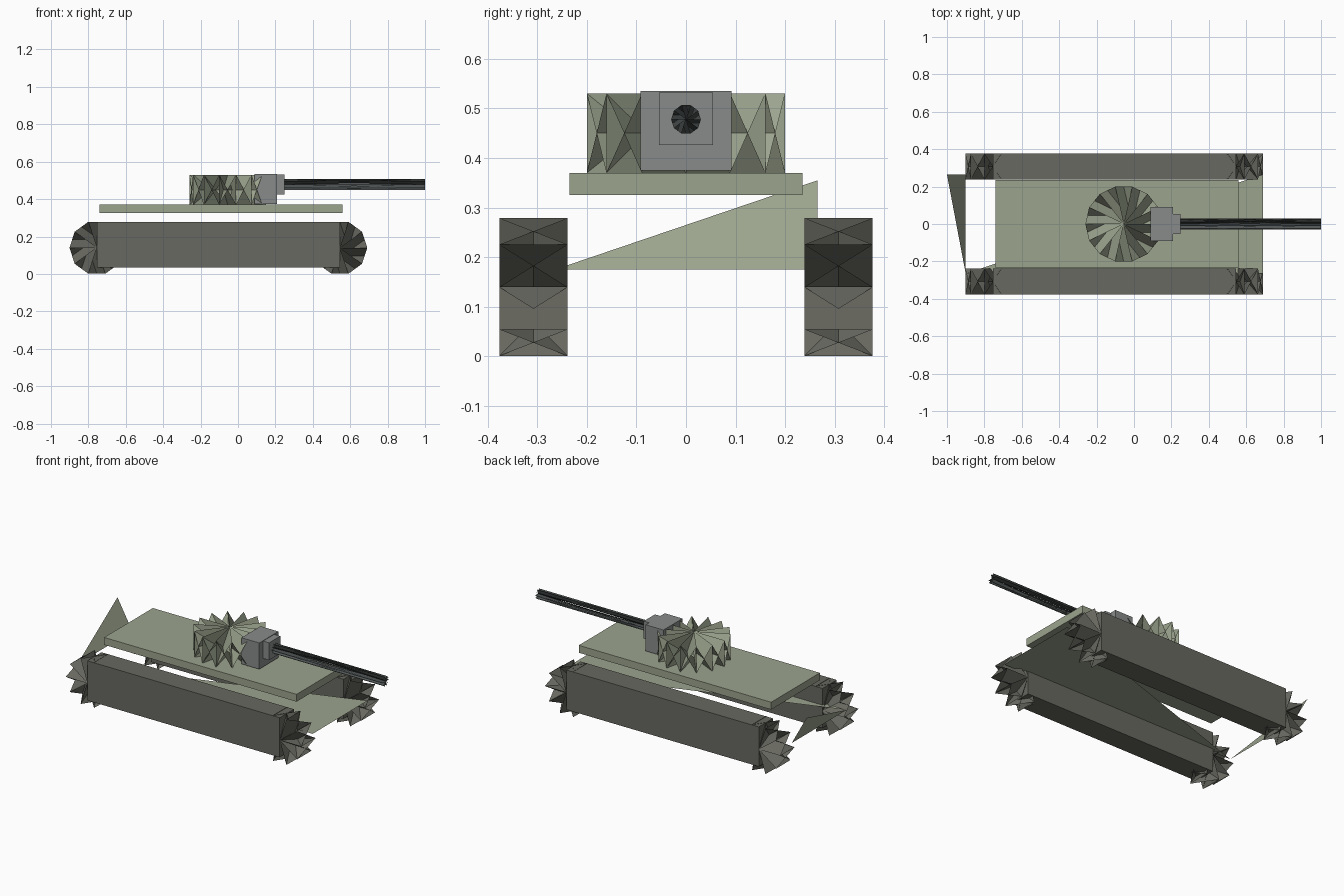
import bpy
from math import cos, sin, tau
from mathutils import Vector

if "Cube" in bpy.data.objects:
    bpy.data.objects.remove(bpy.data.objects["Cube"])


def material(name, rgb):
    m = bpy.data.materials.new(name)
    m.diffuse_color = (*rgb, 1)
    m.use_nodes = True
    m.node_tree.nodes["Principled BSDF"].inputs["Base Color"].default_value = m.diffuse_color
    return m


GREEN = material("olive", (0.33, 0.37, 0.27))
TRACK = material("track_grey", (0.14, 0.14, 0.12))
STEEL = material("steel", (0.25, 0.26, 0.26))
DARK = material("dark_steel", (0.08, 0.09, 0.09))


def mesh(name, verts, faces, mat):
    me = bpy.data.meshes.new(name)
    me.from_pydata(verts, [], faces)
    me.materials.append(mat)
    ob = bpy.data.objects.new(name, me)
    bpy.context.collection.objects.link(ob)
    return ob


def box(name, lo, hi, mat):
    lo, hi = Vector(lo), Vector(hi)
    bpy.ops.mesh.primitive_cube_add(size=1, location=(lo + hi) / 2)
    ob = bpy.context.object
    ob.name = name
    ob.scale = hi - lo
    ob.data.materials.append(mat)


def pleated_drum(name, start, end, u, v, radius, n, mat):
    """Drum whose two end fans zigzag between both rims, giving radial pleats."""
    start, end, u, v = (Vector(p) for p in (start, end, u, v))
    verts = [start, end]
    for i in range(n):
        rim = (u * cos(tau * i / n) + v * sin(tau * i / n)) * radius
        verts += [start + rim, end + rim]
    faces = []
    for i in range(n):
        a, b = 2 + 2 * i, 3 + 2 * i
        a2 = 2 + 2 * ((i + 1) % n)
        faces += [(0, a, b), (0, b, a2), (1, b, a), (1, a, a2 + 1)]
    mesh(name, verts, faces, mat)


X, Y, Z = (1, 0, 0), (0, 1, 0), (0, 0, 1)

# Hull: deck slab, half floor and half rear plate
box("deck", (-0.74, -0.235, 0.325), (0.56, 0.235, 0.37), GREEN)
mesh("hull_floor", [(-0.9, -0.265, 0.175), (0.69, -0.265, 0.175), (0.69, 0.265, 0.175)],
     [(0, 2, 1)], GREEN)
mesh("rear_plate", [(-0.9, -0.265, 0.175), (-0.9, 0.265, 0.175), (-1, 0.265, 0.355)],
     [(0, 1, 2)], GREEN)

# Tracks with a pleated wheel at each end
for side, y in (("right", -0.376), ("left", 0.239)):
    y2 = y + 0.137
    box(side + "_track", (-0.755, y, 0.035), (0.545, y2, 0.277), TRACK)
    for end, x in (("rear", -0.755), ("front", 0.545)):
        pleated_drum(f"{side}_{end}_wheel", (x, y, 0.14), (x, y2, 0.14), X, Z, 0.146, 10, TRACK)

# Turret, mantlet and gun
pleated_drum("turret", (-0.055, 0, 0.37), (-0.055, 0, 0.53), X, Y, 0.205, 14, GREEN)
box("mantlet", (0.088, -0.092, 0.375), (0.208, 0.092, 0.535), STEEL)
box("gun_collar", (0.19, -0.054, 0.426), (0.248, 0.054, 0.532), STEEL)
pleated_drum("gun_barrel", (0.24, 0, 0.478), (1, 0, 0.478), Y, Z, 0.03, 10, DARK)
